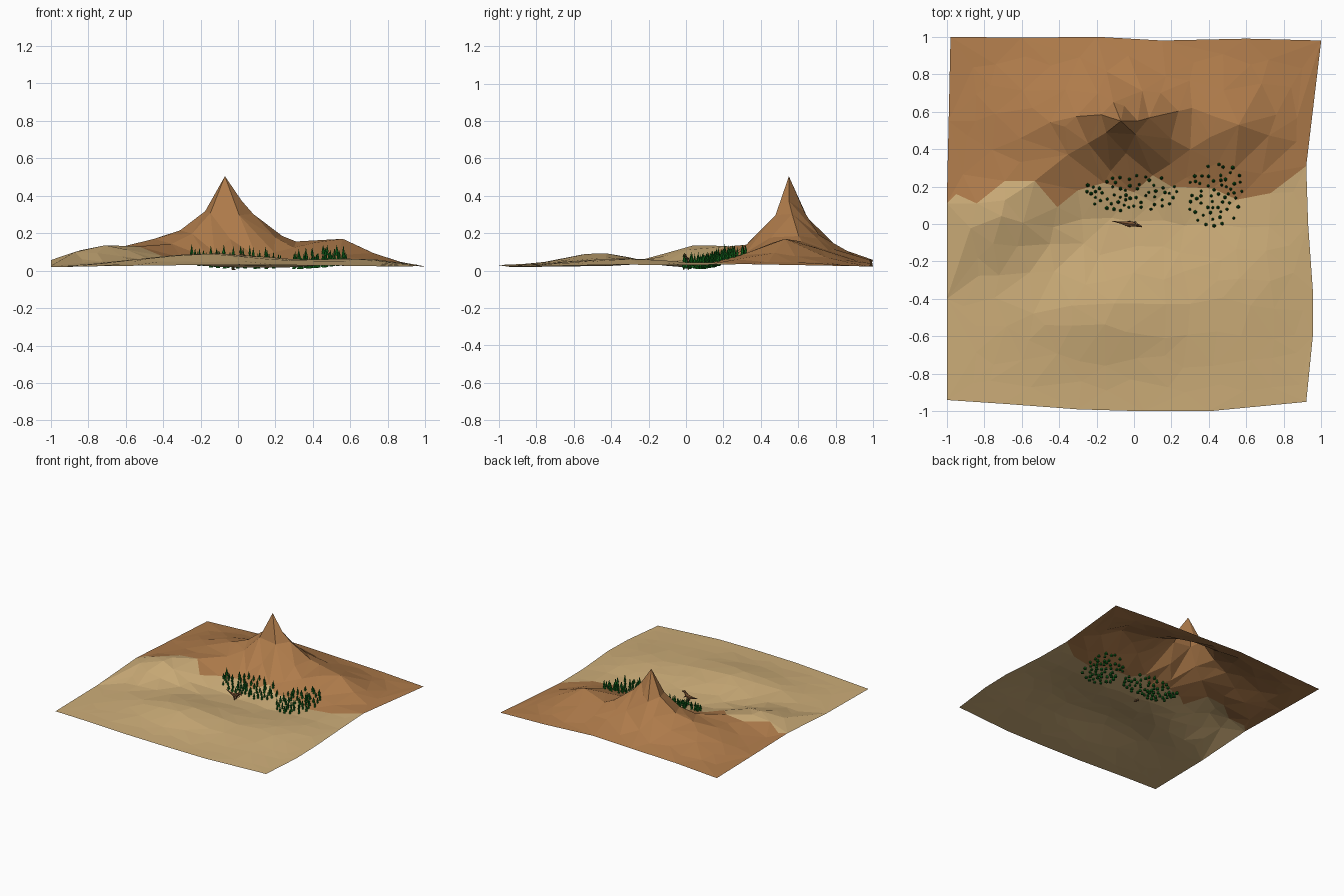
import bpy, bmesh, math, random
from mathutils import Vector, Matrix
from mathutils.geometry import delaunay_2d_cdt

if "Cube" in bpy.data.objects:
    bpy.data.objects.remove(bpy.data.objects["Cube"])

random.seed(5)


def material(name, rgb):
    m = bpy.data.materials.new(name)
    m.diffuse_color = (*rgb, 1)
    m.use_nodes = True
    m.node_tree.nodes["Principled BSDF"].inputs["Base Color"].default_value = m.diffuse_color
    return m


SAND = material("sand", (0.61, 0.42, 0.19))
ROCK = material("brown rock", (0.43, 0.20, 0.07))
GREEN = material("pine green", (0.006, 0.14, 0.012))
HIDE = material("dark brown hide", (0.20, 0.09, 0.035))


def add_object(name, bm, *mats):
    mesh = bpy.data.meshes.new(name)
    bm.to_mesh(mesh)
    bm.free()
    for m in mats:
        mesh.materials.append(m)
    ob = bpy.data.objects.new(name, mesh)
    bpy.context.collection.objects.link(ob)
    return ob


# Soft hills and dunes: x, y, height, spread x, spread y
BUMPS = [(-0.76, 0.03, 0.095, 0.17, 0.15), (-0.52, 0.15, 0.05, 0.13, 0.12),
         (-0.15, -0.47, 0.06, 0.33, 0.17), (0.65, -0.25, 0.035, 0.18, 0.30),
         (-0.56, 0.52, 0.07, 0.22, 0.22), (0.56, 0.53, 0.09, 0.13, 0.15),
         (0.12, 0.06, -0.032, 0.45, 0.16)]
PEAK = (-0.07, 0.55)


def height(x, y):
    z = 0.036 - 0.012 * x * x - 0.006 * y * y
    for bx, by, h, sx, sy in BUMPS:
        z += h * math.exp(-((x - bx) / sx) ** 2 / 2 - ((y - by) / sy) ** 2 / 2)
    # Main mountain falls away exponentially, longer to the right
    dx, dy = x - PEAK[0], y - PEAK[1]
    r = math.hypot(dx / (0.28 if dx > 0 else 0.21), dy / (0.16 if dy > 0 else 0.14))
    return max(0.005, z + 0.465 * math.exp(-r))


# Terrain outline, and the line between sand and rock
border = [(-1, 0.11), (-0.95, 0.16), (-0.84, 0.11), (-0.69, 0.23), (-0.53, 0.23),
          (-0.41, 0.09), (-0.3, 0.18), (-0.16, 0.22), (0, 0.17), (0.1, 0.26),
          (0.2, 0.2), (0.42, 0.19), (0.55, 0.13), (0.73, 0.165), (0.92, 0.31)]
north = [(1, 0.98), (0.6, 0.99), (0.15, 0.98), (-0.2, 1.0), (-0.6, 0.995), (-0.98, 1), (-0.99, 0.55)]
south = [(-1, -0.4), (-1, -0.94), (-0.7, -0.96), (-0.3, -0.99), (0.05, -1), (0.4, -1),
         (0.92, -0.95), (0.955, -0.6), (0.955, -0.35), (0.93, 0)]
pts = border + north + south
nb, nn, n = len(border), len(north), len(pts)
edges = [(i, i + 1) for i in range(nb - 1)]
loop = [nb - 1] + list(range(nb, nb + nn)) + [0] + list(range(nb + nn, n))
edges += [(loop[i], loop[(i + 1) % len(loop)]) for i in range(len(loop))]

# Peaks, ridges and slope rings on the mountain
pts += [PEAK, (0.02, 0.55), (0.31, 0.62), (0.56, 0.53), (0.44, 0.57), (-0.11, 0.65), (-0.37, 0.52)]
for k, count in ((0.55, 5), (1.15, 7), (1.8, 9)):
    for i in range(count):
        a = math.tau * (i + 0.3 * k) / count
        sx = 0.28 if math.cos(a) > 0 else 0.21
        pts.append((PEAK[0] + k * sx * math.cos(a), PEAK[1] + k * 0.15 * math.sin(a)))
# Irregular fill points
for i in range(-6, 7):
    for j in range(-6, 7):
        p = (i * 0.145 + random.uniform(-0.045, 0.045), j * 0.145 + random.uniform(-0.045, 0.045))
        if all(math.dist(p, q) > 0.085 for q in pts):
            pts.append(p)


def border_y(x):
    for (x0, y0), (x1, y1) in zip(border, border[1:]):
        if x <= x1:
            return y0 + (y1 - y0) * (x - x0) / (x1 - x0)
    return border[-1][1]


# Terrain sheet
res = delaunay_2d_cdt([Vector(p) for p in pts], edges, [], 1, 1e-5)
bm = bmesh.new()
vs = [bm.verts.new((v.x, v.y, height(v.x, v.y))) for v in res[0]]
for f in res[2]:
    face = bm.faces.new([vs[i] for i in f])
    c = face.calc_center_median()
    face.material_index = 1 if c.y > border_y(c.x) else 0
bm.normal_update()
for f in bm.faces:
    if f.normal.z < 0:
        f.normal_flip()
add_object("terrain", bm, SAND, ROCK)

# Pine grove: two-tier pines in two clusters
bm = bmesh.new()


def cone(bm, x, y, z, r, h, sides=6):
    bmesh.ops.create_cone(bm, cap_ends=True, segments=sides, radius1=r, radius2=0, depth=h,
                          matrix=Matrix.Translation((x, y, z + h / 2)))


placed = []
for x0, x1, y0, y1, count in ((-0.26, 0.24, 0.07, 0.26, 58), (0.28, 0.58, -0.01, 0.33, 56)):
    made = tries = 0
    while made < count and tries < 4000:
        tries += 1
        u, v = random.random(), random.random()
        p = (x0 + (x1 - x0) * u, y0 + (y1 - y0) * v)
        oval = ((2 * u - 1) ** 2 + (2 * v - 1) ** 2) < 1.15
        if not oval or any(math.dist(p, q) < 0.024 for q in placed):
            continue
        placed.append(p)
        made += 1
        h, r = random.uniform(0.05, 0.085), random.uniform(0.010, 0.014)
        z = max(0, height(*p) - 0.012)
        cone(bm, *p, z, r, h * 0.65)
        cone(bm, *p, z + h * 0.4, r * 0.75, h * 0.6)
add_object("pine_trees", bm, GREEN)

# Small long-tailed animal: body, neck and tail as tapered segments, plus legs
bm = bmesh.new()


def limb(a, b, ra, rb):
    a, b = Vector(a), Vector(b)
    d = b - a
    m = Matrix.Translation((a + b) / 2) @ d.to_track_quat('Z', 'Y').to_matrix().to_4x4()
    bmesh.ops.create_cone(bm, cap_ends=True, segments=6, radius1=ra, radius2=rb, depth=d.length, matrix=m)


spine = [((-0.12, 0.016, 0.07), 0.001), ((-0.075, 0.008, 0.058), 0.006), ((-0.04, 0.002, 0.052), 0.014),
         ((-0.01, 0, 0.056), 0.015), ((0.008, -0.004, 0.075), 0.009), ((0.018, -0.007, 0.082), 0.010),
         ((0.042, -0.014, 0.076), 0.004)]
for (a, ra), (b, rb) in zip(spine, spine[1:]):
    limb(a, b, ra, rb)
for s in (-1, 1):
    limb((-0.03, s * 0.009, 0.05), (-0.022, s * 0.012, 0.028), 0.008, 0.005)
    limb((-0.022, s * 0.012, 0.028), (-0.03, s * 0.012, 0.006), 0.005, 0.004)
    limb((-0.032, s * 0.012, 0.008), (-0.014, s * 0.012, 0.007), 0.004, 0.003)
    limb((0, s * 0.01, 0.055), (0.012, s * 0.01, 0.042), 0.004, 0.002)
add_object("animal", bm, HIDE)
